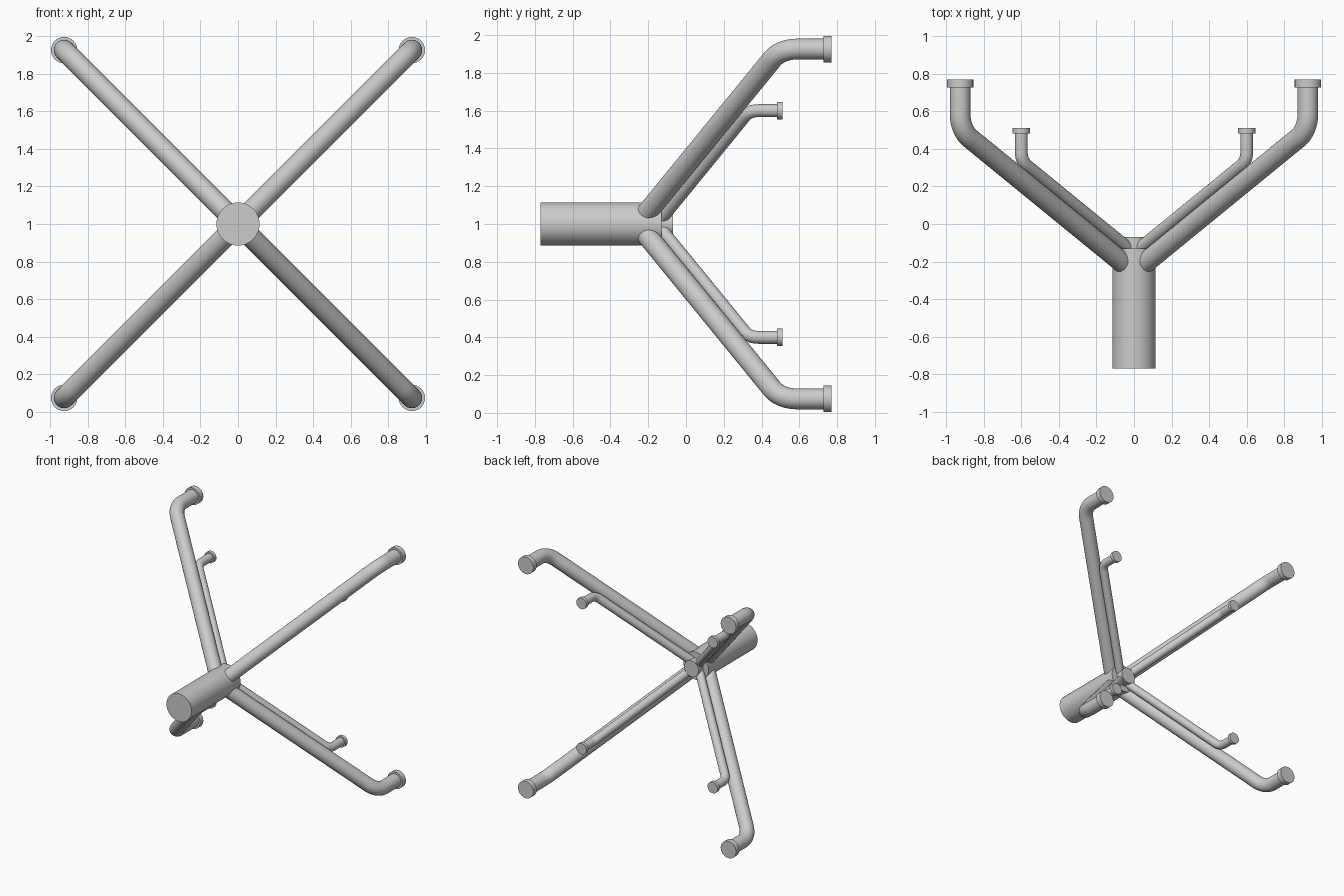
import bpy, bmesh
from math import sin, cos, tan, pi, radians
from mathutils import Vector

if "Cube" in bpy.data.objects:
    bpy.data.objects.remove(bpy.data.objects["Cube"])

Y = Vector((0, 1, 0))
CENTRE = Vector((0, 0, 1))
BEND = radians(60)
SEGS = 32


def sweep(name, stations, side):
    """Skin rings along a planar path; each station is (point, tangent, radius)."""
    bm = bmesh.new()
    rings = []
    for p, t, r in stations:
        up = t.cross(side).normalized()
        rings.append([bm.verts.new(p + r * (cos(a) * side + sin(a) * up))
                      for a in (2 * pi * i / SEGS for i in range(SEGS))])
    for a, b in zip(rings, rings[1:]):
        for i in range(SEGS):
            j = (i + 1) % SEGS
            bm.faces.new((a[i], a[j], b[j], b[i]))
    bm.faces.new(rings[0])
    bm.faces.new(rings[-1])
    bmesh.ops.recalc_face_normals(bm, faces=bm.faces)
    me = bpy.data.meshes.new(name)
    bm.to_mesh(me)
    bm.free()
    ob = bpy.data.objects.new(name, me)
    bpy.context.collection.objects.link(ob)
    bpy.ops.object.select_all(action='DESELECT')
    ob.select_set(True)
    bpy.context.view_layer.objects.active = ob
    bpy.ops.object.shade_smooth_by_angle(angle=radians(35))
    return ob


def rod(name, centre, y0, y1, r):
    c = Vector((centre.x, 0, centre.z))
    return sweep(name, [(c + Y * y0, Y, r), (c + Y * y1, Y, r)], Vector((1, 0, 0)))


def bent_pipe(name, sx, sz, offset, corner_y, bend_r, r, end_y, cap_r, cap_y):
    radial = Vector((sx, 0, sz)).normalized()
    side = Y.cross(radial).normalized()
    reach = offset * 2 ** 0.5
    slant = cos(BEND) * Y + sin(BEND) * radial
    # slanted run starts inside the hub
    corner = CENTRE + radial * reach + Y * corner_y
    start = corner - slant * (reach / sin(BEND) - 0.03)
    stations = [(start, slant, r)]
    # rounded elbow turning back to the y direction
    t_len = bend_r * tan(BEND / 2)
    pivot = corner + Y * t_len - radial * bend_r
    for i in range(11):
        a = BEND * (1 - i / 10)
        stations.append((pivot + bend_r * (cos(a) * radial - sin(a) * Y),
                         cos(a) * Y + sin(a) * radial, r))
    stations.append((CENTRE + radial * reach + Y * (end_y - 0.005), Y, r))
    sweep(name, stations, side)
    # flange disc on the end
    rod(name + "_flange", CENTRE + radial * reach, cap_y, end_y, cap_r)


# central hub and its smaller rear boss
rod("hub", CENTRE, -0.77, -0.13, 0.115)
rod("hub_boss", CENTRE, -0.15, -0.07, 0.066)

# four large and four small bent pipes
for sx, h in ((-1, "left"), (1, "right")):
    for sz, v in ((-1, "lower"), (1, "upper")):
        bent_pipe(f"large_pipe_{v}_{h}", sx, sz, 0.926, 0.50, 0.15, 0.055, 0.77, 0.07, 0.727)
        bent_pipe(f"small_pipe_{v}_{h}", sx, sz, 0.60, 0.335, 0.08, 0.034, 0.51, 0.046, 0.483)
